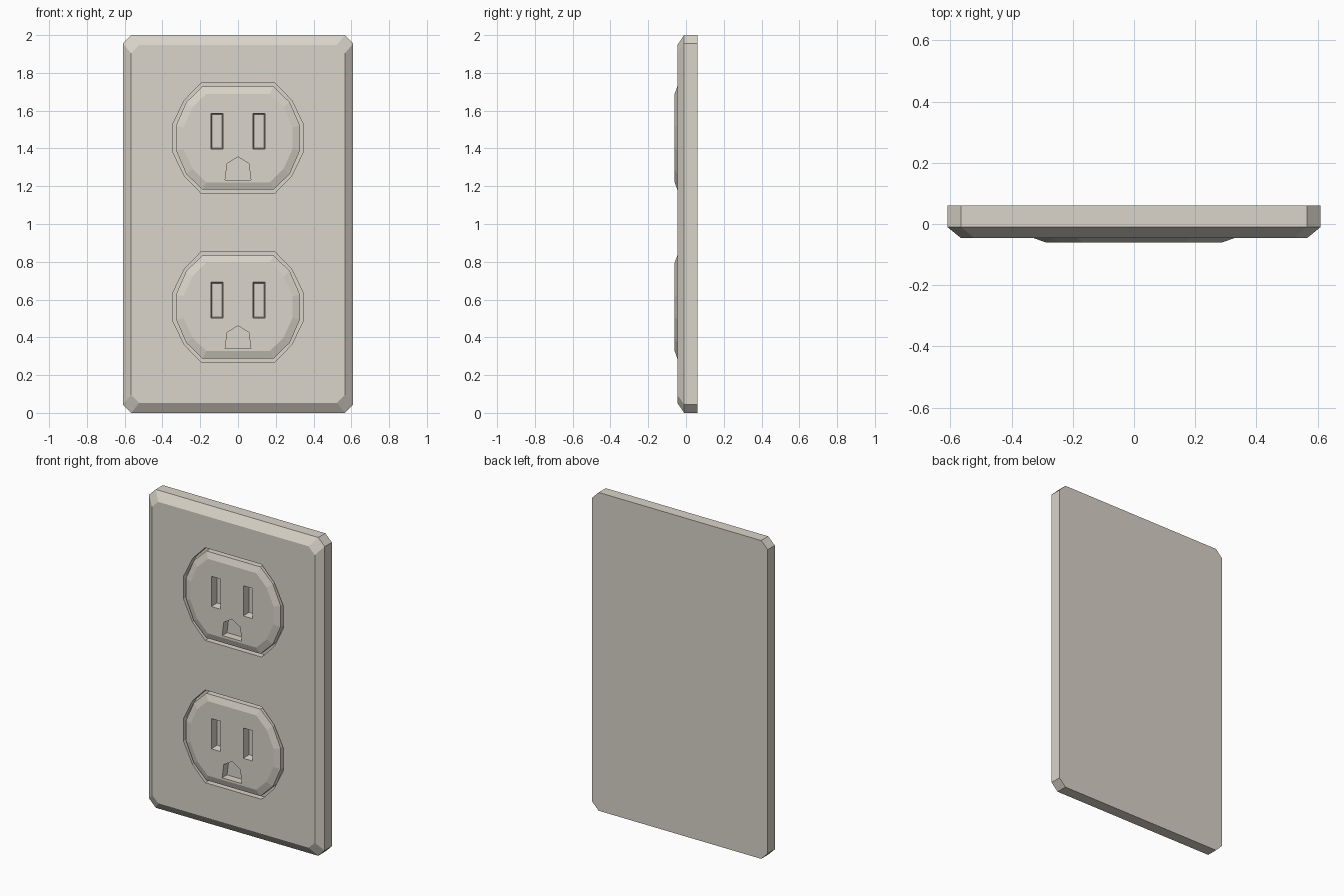
import bpy, bmesh

if "Cube" in bpy.data.objects:
    bpy.data.objects.remove(bpy.data.objects["Cube"])

mat = bpy.data.materials.new("warm beige plastic")
mat.diffuse_color = (0.70, 0.66, 0.585, 1)
mat.use_nodes = True
mat.node_tree.nodes["Principled BSDF"].inputs["Base Color"].default_value = mat.diffuse_color


def mirrored(quarter):
    """Closed outline from its upper right quarter, listed top to side."""
    right = quarter + [(x, -z) for x, z in reversed(quarter)]
    return right + [(-x, z) for x, z in reversed(right)]


def loft(name, loops, cz):
    """Solid through outlines [(y, points), ...], centred at height cz."""
    bm = bmesh.new()
    rings = [[bm.verts.new((x, y, z + cz)) for x, z in pts] for y, pts in loops]
    n = len(rings[0])
    for a, b in zip(rings, rings[1:]):
        for i in range(n):
            j = (i + 1) % n
            bm.faces.new((a[i], a[j], b[j], b[i]))
    bm.faces.new(rings[0])
    bm.faces.new(rings[-1])
    bmesh.ops.recalc_face_normals(bm, faces=bm.faces)
    me = bpy.data.meshes.new(name)
    bm.to_mesh(me)
    bm.free()
    me.materials.append(mat)
    ob = bpy.data.objects.new(name, me)
    bpy.context.collection.objects.link(ob)
    return ob


def cut(target, cutter):
    """Apply a boolean cut and discard the cutter."""
    mod = target.modifiers.new("cut", 'BOOLEAN')
    mod.operation = 'DIFFERENCE'
    mod.solver = 'EXACT'
    mod.object = cutter
    cutter.hide_render = True
    bpy.context.view_layer.objects.active = target
    bpy.ops.object.modifier_apply(modifier=mod.name)
    bpy.data.objects.remove(cutter)


def rect(cx, cz, w, h):
    return [(cx - w, cz - h), (cx + w, cz - h), (cx + w, cz + h), (cx - w, cz + h)]


# Wall plate with clipped corners and bevelled front
outer = mirrored([(0.565, 1.0), (0.61, 0.955)])
inner = mirrored([(0.523, 0.947), (0.566, 0.904)])
plate = loft("wall_plate", [(0.06, outer), (-0.01, outer), (-0.046, inner)], 1.0)

# Outlines of the opening and the socket
hole = mirrored([(0.196, 0.291), (0.284, 0.2), (0.347, 0.071)])
body = mirrored([(0.188, 0.273), (0.274, 0.19), (0.328, 0.066)])
face = mirrored([(0.168, 0.234), (0.241, 0.163), (0.289, 0.057)])
ground = [(0, 0.101), (0.057, 0.066), (0.068, -0.02), (-0.068, -0.02), (-0.057, 0.066)]
ground = [(x, z - 0.201) for x, z in ground]

for label, cz in (("upper", 1.455), ("lower", 0.561)):
    # Recess in the plate
    cut(plate, loft("recess_cutter", [(-0.01, hole), (-0.1, hole)], cz))
    # Socket with bevelled face
    socket = loft(label + "_socket", [(0.0, body), (-0.046, body), (-0.06, face)], cz)
    # Two blade slots, slightly tapered, and the ground hole
    for s in (-1, 1):
        cut(socket, loft("slot_cutter", [
            (-0.012, rect(s * 0.111, 0.036, 0.026, 0.089)),
            (-0.06, rect(s * 0.111, 0.036, 0.032, 0.095)),
            (-0.1, rect(s * 0.111, 0.036, 0.032, 0.095))], cz))
    cut(socket, loft("ground_cutter", [(-0.012, ground), (-0.1, ground)], cz))
